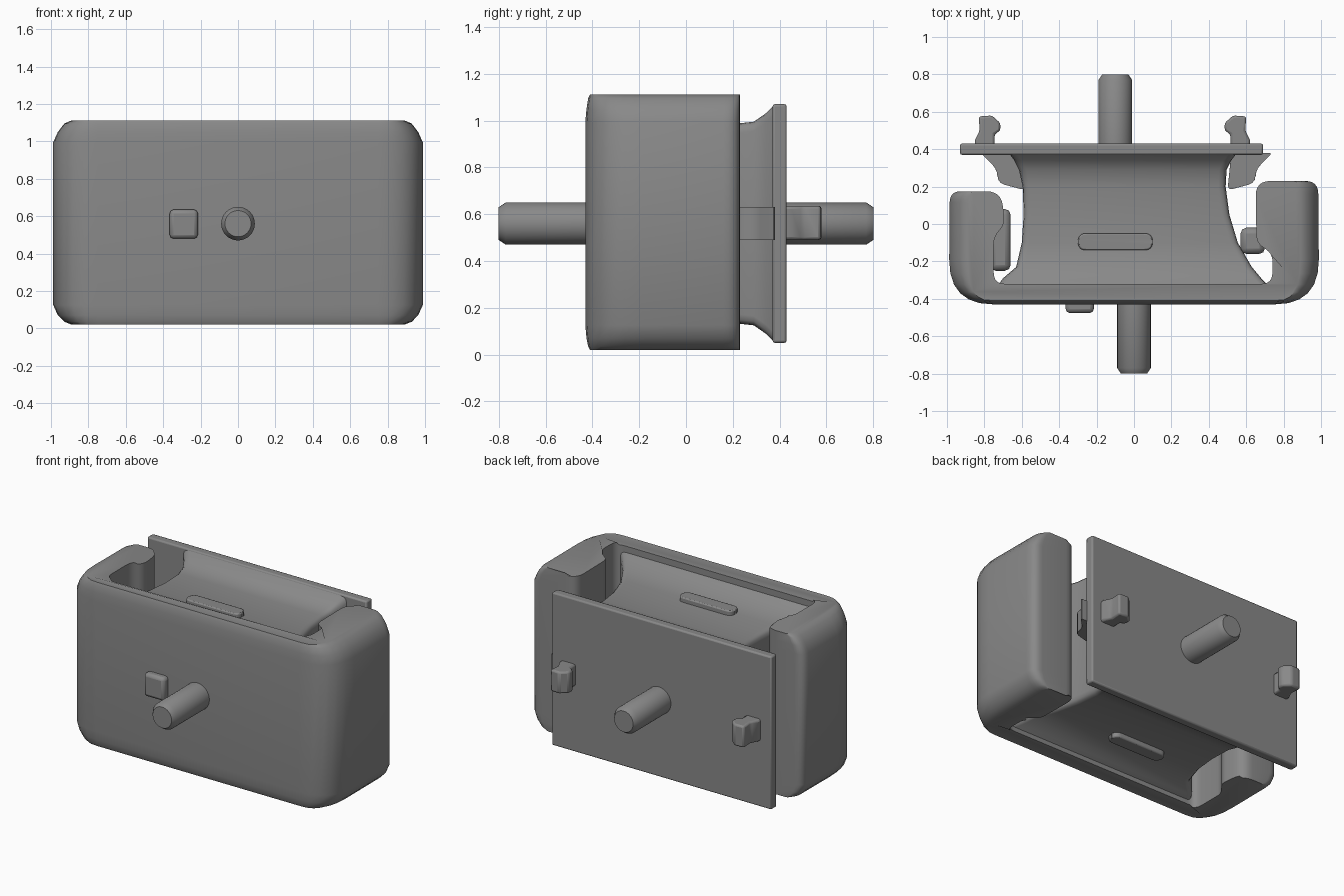
import bpy, bmesh, math
from mathutils import Vector, Matrix

cube = bpy.data.objects.get("Cube")
if cube:
    bpy.data.objects.remove(cube, do_unlink=True)

grey = bpy.data.materials.new("plain_grey")
grey.use_nodes = True
grey.diffuse_color = (0.25, 0.25, 0.25, 1)
grey.node_tree.nodes["Principled BSDF"].inputs["Base Color"].default_value = grey.diffuse_color


def finish(name, bm, bevel=0, segments=2):
    bmesh.ops.recalc_face_normals(bm, faces=bm.faces)
    mesh = bpy.data.meshes.new(name)
    bm.to_mesh(mesh)
    bm.free()
    mesh.materials.append(grey)
    ob = bpy.data.objects.new(name, mesh)
    bpy.context.collection.objects.link(ob)
    if bevel:
        mod = ob.modifiers.new("soft_edges", "BEVEL")
        mod.width, mod.segments, mod.limit_method = bevel, segments, "ANGLE"
    bpy.ops.object.select_all(action="DESELECT")
    ob.select_set(True)
    bpy.context.view_layer.objects.active = ob
    bpy.ops.object.shade_smooth_by_angle(angle=math.radians(35))
    return ob


def rounded(corners, steps=6):
    """Outline from (x, y, radius) corners, each softened with a curve."""
    out = []
    for i, (x, y, r) in enumerate(corners):
        p = Vector((x, y))
        a = p + (Vector(corners[i - 1][:2]) - p).normalized() * r
        b = p + (Vector(corners[(i + 1) % len(corners)][:2]) - p).normalized() * r
        for k in range(steps + 1):
            t = k / steps
            out.append(a * (1 - t) ** 2 + p * 2 * t * (1 - t) + b * t * t)
    return out


def loft(name, rings, **kw):
    bm = bmesh.new()
    loops = [[bm.verts.new(p) for p in ring] for ring in rings]
    for a, b in zip(loops, loops[1:]):
        for i in range(len(a)):
            bm.faces.new((a[i - 1], a[i], b[i], b[i - 1]))
    bm.faces.new(loops[0])
    bm.faces.new(loops[-1])
    return finish(name, bm, **kw)


def box(name, x, y, z, **kw):
    ring = [(x[0], y[0]), (x[1], y[0]), (x[1], y[1]), (x[0], y[1])]
    return loft(name, [[(px, py, h) for px, py in ring] for h in z], **kw)


def stud(name, x, base, tip):
    d = 1 if tip > base else -1
    rings = []
    for y, r in ((base, 0.09), (tip - d * 0.03, 0.09), (tip, 0.07)):
        rings.append([(x + r * math.cos(k * math.tau / 32), y, 0.56 + r * math.sin(k * math.tau / 32))
                      for k in range(32)])
    return loft(name, rings)


# Channel bracket: rounded C outline, pulled in at the ends of the arms
outline = rounded([
    (-0.99, -0.43, 0.24), (0.99, -0.43, 0.24), (0.985, 0.23, 0.07), (0.65, 0.23, 0.08),
    (0.655, -0.1, 0.04), (0.74, -0.16, 0.04), (0.74, -0.32, 0.06),
    (-0.75, -0.32, 0.06), (-0.75, -0.07, 0.04), (-0.69, 0.0, 0.04),
    (-0.71, 0.175, 0.08), (-0.985, 0.175, 0.06)])


def channel_ring(z, inset):
    ring = []
    for x, y in outline:
        over = max(abs(x) - 0.78, 0) * (1 - inset / 0.21)
        nx = math.copysign(min(abs(x), 0.78) + over, x)
        ny = y + 0.2 * inset * max(0, min(1, (-0.34 - y) / 0.09))
        # Rim stands slightly higher over the arms
        lift = 0.015 * (1 if z > 0.56 else -1) * (abs(x) > 0.72)
        ring.append((nx, ny, z + lift))
    return ring


loft("channel_bracket", [channel_ring(z, i) for z, i in (
    (0.035, 0.10), (0.05, 0.06), (0.085, 0.025), (0.14, 0),
    (0.98, 0), (1.035, 0.025), (1.08, 0.06), (1.097, 0.10))])

# Rubber block: flared rectangle sections from the bracket to the back plate
sections = [(-0.33, -0.73, 0.72, 0.06), (-0.29, -0.70, 0.68, 0.08), (-0.23, -0.63, 0.63, 0.115),
            (-0.1, -0.60, 0.555, 0.13), (0.05, -0.59, 0.51, 0.135), (0.2, -0.595, 0.49, 0.135),
            (0.29, -0.615, 0.495, 0.125), (0.34, -0.64, 0.52, 0.09), (0.38, -0.67, 0.55, 0.05)]
block_rings = []
for y, left, right, low in sections:
    ring = rounded([(left, low, 0.04), (right, low, 0.04),
                    (right, 1.12 - low, 0.04), (left, 1.12 - low, 0.04)], 3)
    block_rings.append([(x, y, z) for x, z in ring])
loft("rubber_block", block_rings)

# Raised ribs on the upper and lower faces of the block
for name, z in (("upper_rib", (0.96, 1.02)), ("lower_rib", (0.10, 0.16))):
    ring = rounded([(-0.3, -0.14, 0.045), (0.1, -0.14, 0.045), (0.1, -0.05, 0.045), (-0.3, -0.05, 0.045)])
    loft(name, [[(x, y, h) for x, y in ring] for h in z], bevel=0.012)

# Back plate and studs
box("back_plate", (-0.93, 0.69), (0.37, 0.43), (0.05, 1.07), bevel=0.01)
stud("front_stud", 0, -0.38, -0.8)
stud("back_stud", -0.1, 0.40, 0.8)

# Locating peg beside the front stud
box("locating_peg", (-0.365, -0.215), (-0.475, -0.40), (0.48, 0.635), bevel=0.02)

# Hooked tabs through the back plate, mirrored, with rubber pads inside
tab = [(0.045, 0.40), (0.045, 0.48), (0.075, 0.50), (0.075, 0.54), (0.03, 0.58),
       (-0.04, 0.575), (-0.035, 0.50), (-0.06, 0.45), (-0.06, 0.40)]
for name, x, side in (("right_tab", -0.79, 1), ("left_tab", 0.56, -1)):
    loft(name, [[(x + side * px, py, z) for px, py in tab] for z in (0.49, 0.635)], bevel=0.012)
pad = rounded([(-0.60, 0.38, 0.02), (-0.82, 0.38, 0.02), (-0.73, 0.29, 0.04),
               (-0.73, 0.22, 0.04), (-0.58, 0.18, 0.03)], 3)
for name, shift, side in (("right_pad", 0, 1), ("left_pad", -0.08, -1)):
    loft(name, [[(side * x + shift, y, z) for x, y in pad] for z in (0.49, 0.63)], bevel=0.015)

# Bump stops between the block and the arms of the bracket
for name, x, y in (("right_stop", (-0.77, -0.66), (-0.25, 0.08)), ("left_stop", (0.57, 0.70), (-0.16, -0.02))):
    box(name, x, y, (0.46, 0.66), bevel=0.03)
